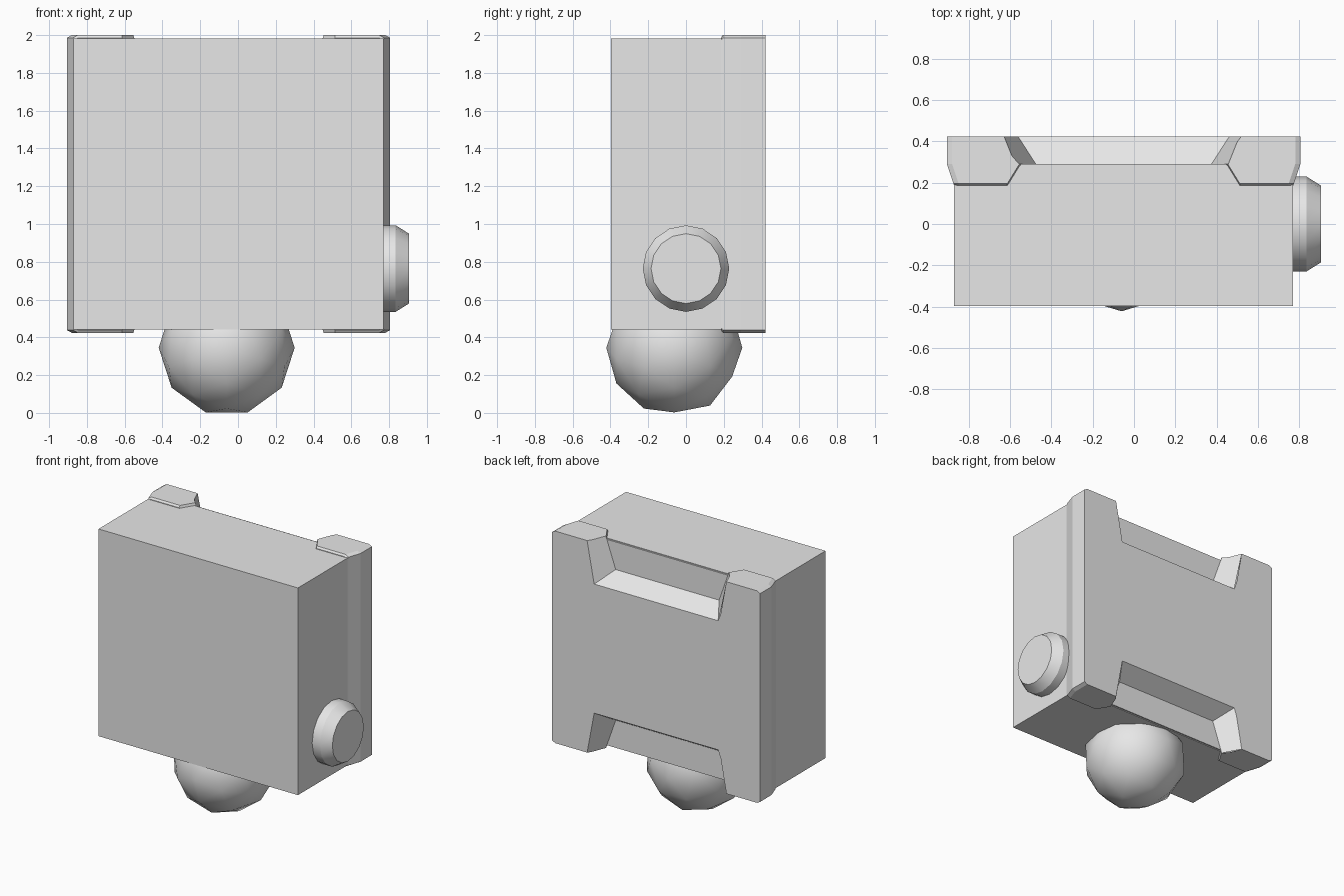
import bpy, bmesh, math
from mathutils import Matrix

cube = bpy.data.objects.get("Cube")
if cube:
    bpy.data.objects.remove(cube, do_unlink=True)

CX, CZ = -0.05, 1.212          # middle of the case

grey = bpy.data.materials.new("light_grey")
grey.use_nodes = True
grey.diffuse_color = (0.8, 0.8, 0.8, 1)
for node in grey.node_tree.nodes:
    if node.type == 'BSDF_PRINCIPLED':
        node.inputs["Base Color"].default_value = (0.8, 0.8, 0.8, 1)


def finish(name, bm, location):
    bmesh.ops.recalc_face_normals(bm, faces=bm.faces[:])
    mesh = bpy.data.meshes.new(name)
    bm.to_mesh(mesh)
    bm.free()
    mesh.materials.append(grey)
    obj = bpy.data.objects.new(name, mesh)
    obj.location = location
    bpy.context.collection.objects.link(obj)
    return obj


def loft(name, rings, location):
    """Skin a list of equal-length point rings and cap both ends."""
    bm = bmesh.new()
    loops = [[bm.verts.new(p) for p in ring] for ring in rings]
    count = len(loops[0])
    for a, b in zip(loops, loops[1:]):
        for i in range(count):
            j = (i + 1) % count
            bm.faces.new((a[i], a[j], b[j], b[i]))
    bm.faces.new(loops[0])
    bm.faces.new(loops[-1])
    return finish(name, bm, location)


def smooth(obj, angle):
    bpy.ops.object.select_all(action='DESELECT')
    obj.select_set(True)
    bpy.context.view_layer.objects.active = obj
    bpy.ops.object.shade_smooth_by_angle(angle=math.radians(angle))


def rectangle(y, hx, hz):
    return [(-hx, y, -hz), (hx, y, -hz), (hx, y, hz), (-hx, y, hz)]


def chamfered(y, hx, hz, cx=0.025, cz=0.014):
    quarter = [(hx, hz - cz), (hx - cx, hz)]
    ring = quarter + [(-x, z) for x, z in quarter[::-1]]
    ring += [(-x, -z) for x, z in ring]
    return [(x, y, z) for x, z in ring]


def trapezoid(y, low_half, low, high_half, high, side):
    return [(-low_half, y, side * low), (low_half, y, side * low),
            (high_half, y, side * high), (-high_half, y, side * high)]


# Main case
loft("case", [rectangle(-0.396, 0.82, 0.77), rectangle(0.28, 0.82, 0.77)], (CX, 0, CZ))

# Back cover, slightly larger than the case, with tapered front rim
cover = loft("back_cover", [
    chamfered(0.185, 0.82, 0.774),
    chamfered(0.195, 0.823, 0.788),
    chamfered(0.29, 0.855, 0.788),
    chamfered(0.422, 0.855, 0.788)], (CX, 0, CZ))

# Sloped notches at the top and bottom of the cover leave four corner feet
cutters = []
for side in (1, -1):
    cutters.append(loft("notch_cutter", [
        trapezoid(0.29, 0.425, 0.56, 0.546, 0.9, side),
        trapezoid(0.45, 0.528, 0.463, 0.61, 0.9, side)], (CX, 0, CZ)))
    cutters.append(loft("rim_cutter", [
        trapezoid(0.17, 0.57, 0.765, 0.62, 0.9, side),
        trapezoid(0.295, 0.493, 0.765, 0.538, 0.9, side)], (CX, 0, CZ)))
for cutter in cutters:
    cutter.hide_render = True
    bpy.context.view_layer.objects.active = cover
    mod = cover.modifiers.new("cut", 'BOOLEAN')
    mod.operation = 'DIFFERENCE'
    mod.solver = 'EXACT'
    mod.object = cutter
    bpy.ops.object.modifier_apply(modifier=mod.name)
for cutter in cutters:
    bpy.data.objects.remove(cutter, do_unlink=True)

# Round side knob with bevelled cap
SIDES = 16


def circle(x, radius):
    angles = [2 * math.pi * i / SIDES for i in range(SIDES)]
    return [(x, radius * math.sin(a), radius * math.cos(a)) for a in angles]


knob = loft("side_knob", [circle(0.74, 0.229), circle(0.835, 0.229), circle(0.905, 0.185)],
            (0, 0, 0.764))
smooth(knob, 30)

# Faceted ball underneath
bm = bmesh.new()
bmesh.ops.create_icosphere(bm, subdivisions=2, radius=0.36)
bmesh.ops.transform(bm, verts=bm.verts[:],
                    matrix=Matrix(((0, 1, 0), (0, 0, -1), (-1, 0, 0))).to_4x4())
ball = finish("ball", bm, (-0.06, -0.062, 0.345))
smooth(ball, 40)
